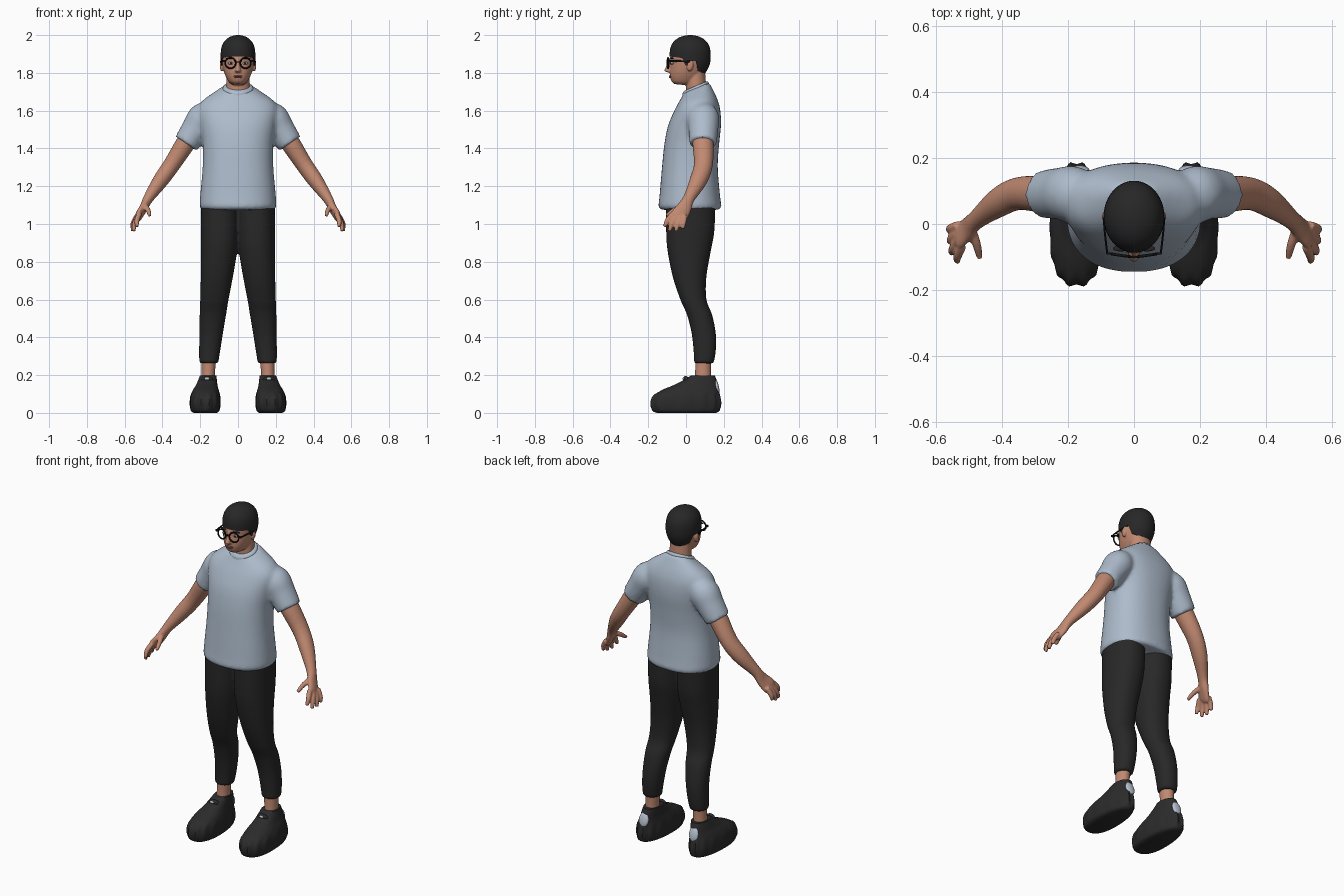
import bpy, bmesh, math
from mathutils import Vector, Matrix

if "Cube" in bpy.data.objects:
    bpy.data.objects.remove(bpy.data.objects["Cube"])

def material(name, rgb):
    m = bpy.data.materials.new(name)
    m.diffuse_color = (*rgb, 1)
    m.use_nodes = True
    m.node_tree.nodes["Principled BSDF"].inputs["Base Color"].default_value = m.diffuse_color
    return m

SKIN = material("skin", (0.53, 0.25, 0.165))
SHIRT = material("shirt_blue_grey", (0.42, 0.50, 0.60))
TROUSER = material("trouser_black", (0.021, 0.021, 0.021))
SHOE = material("shoe_black", (0.024, 0.024, 0.025))
HAIR = material("hair_black", (0.020, 0.020, 0.020))
FRAME = material("frame_black", (0.006, 0.006, 0.006))
LIP = material("lip_brown", (0.30, 0.11, 0.08))
EYE = material("eye_white", (0.55, 0.50, 0.46))
PATCH = material("patch_pale", (0.50, 0.57, 0.66))
N = 32

def refine(rows, steps=4):
    """Catmull-Rom interpolation of rows of numbers."""
    rows = [tuple(map(float, r)) for r in rows]
    out = []
    for i in range(len(rows) - 1):
        a, b, c, d = rows[max(i - 1, 0)], rows[i], rows[i + 1], rows[min(i + 2, len(rows) - 1)]
        for k in range(steps):
            t = k / steps
            out.append([0.5 * (2 * q + (r - p) * t + (2 * p - 5 * q + 4 * r - s) * t * t
                               + (3 * q - p - 3 * r + s) * t ** 3)
                        for p, q, r, s in zip(a, b, c, d)])
    return out + [rows[-1]]

def skin_rings(bm, rings):
    """Bridge rings of points and cap both ends."""
    vs = [[bm.verts.new(p) for p in ring] for ring in rings]
    n = len(vs[0])
    for r0, r1 in zip(vs, vs[1:]):
        for i in range(n):
            bm.faces.new((r0[i], r0[(i + 1) % n], r1[(i + 1) % n], r1[i]))
    bm.faces.new(vs[0][::-1])
    bm.faces.new(vs[-1])

def power(v, e):
    return math.copysign(abs(v) ** (2 / e), v)

def stack(bm, rows, e=2.0, wobble=0, egg=0):
    """Rows of z, front y, back y, half width, centre x, tilt."""
    rings = []
    for z, yf, yb, rx, cx, tilt in refine(rows):
        ring = []
        for i in range(N * 2):
            a = math.pi * i / N
            c, s = power(math.cos(a), e), power(math.sin(a), e)
            w = 1 + wobble * math.cos(14 * a) * (0.02 < z < 0.1)
            y = (yb - yf) / 2 * s
            ring.append((cx + rx * c * w * (1 - egg * s), (yf + yb) / 2 + y * w, z + tilt * y))
        rings.append(ring)
    skin_rings(bm, rings)

def tube(bm, rows, side=1):
    """Rows of x, y, z, wide radius, thin radius."""
    rows = refine(rows)
    rings = []
    for i, r in enumerate(rows):
        t = Vector(rows[min(i + 1, len(rows) - 1)][:3]) - Vector(rows[max(i - 1, 0)][:3])
        u = t.cross(Vector((1, 0, 0))).normalized()
        w = t.cross(u).normalized()
        ring = []
        for k in range(20):
            a = math.tau * k / 20
            p = Vector(r[:3]) + u * r[3] * math.cos(a) + w * r[4] * math.sin(a)
            ring.append((p.x * side, p.y, p.z))
        rings.append(ring)
    skin_rings(bm, rings)

def ball(bm, loc, size, tilt=0):
    bmesh.ops.create_uvsphere(bm, u_segments=20, v_segments=12, radius=1, matrix=Matrix.Translation(loc)
                              @ Matrix.Rotation(tilt, 4, 'X') @ Matrix.Diagonal((*size, 1)))

def finish(ob, mat, mirror=False, voxel=0, smooth=4):
    ob.data.materials.append(mat)
    bpy.ops.object.select_all(action='DESELECT')
    ob.select_set(True)
    bpy.context.view_layer.objects.active = ob
    bpy.ops.object.shade_smooth_by_angle(angle=math.radians(45))
    if mirror:
        ob.modifiers.new("mirror", 'MIRROR').use_mirror_merge = False
    if voxel:
        m = ob.modifiers.new("blend", 'REMESH')
        m.mode, m.voxel_size, m.use_smooth_shade = 'VOXEL', voxel, True
        s = ob.modifiers.new("soften", 'SMOOTH')
        s.factor, s.iterations = 0.5, smooth

def part(name, mat, bm, **kw):
    bmesh.ops.recalc_face_normals(bm, faces=bm.faces)
    me = bpy.data.meshes.new(name)
    bm.to_mesh(me)
    bm.free()
    ob = bpy.data.objects.new(name, me)
    bpy.context.collection.objects.link(ob)
    finish(ob, mat, **kw)

# T-shirt: torso with two sleeves blended together
bm = bmesh.new()
stack(bm, [(1.075, -.125, .17, .185, 0, 0), (1.09, -.145, .187, .202, 0, 0), (1.15, -.14, .18, .2, 0, 0),
           (1.3, -.127, .168, .187, 0, 0), (1.42, -.115, .175, .187, 0, 0), (1.52, -.095, .185, .2, 0, 0),
           (1.6, -.062, .182, .212, 0, 0), (1.65, -.038, .168, .19, 0, .05), (1.69, -.022, .145, .135, 0, .2),
           (1.722, -.012, .122, .08, 0, .4)], e=2.3)
for side in (1, -1):
    tube(bm, [(.12, .085, 1.61, .055, .05), (.18, .09, 1.565, .085, .082), (.225, .092, 1.5, .079, .076),
              (.275, .09, 1.425, .072, .068)], side)
part("shirt", SHIRT, bm, voxel=0.011, smooth=5)

# Collar band
bm = bmesh.new()
stack(bm, [(1.705, -.018, .122, .082, 0, .42), (1.722, -.017, .119, .08, 0, .42), (1.731, -.008, .11, .071, 0, .42)])
part("collar", SHIRT, bm)

# Trousers: two legs meeting at the crotch
bm = bmesh.new()
stack(bm, [(.262, .043, .147, .05, .155, 0), (.33, .04, .158, .056, .15, 0), (.42, .03, .158, .062, .142, 0),
           (.52, .005, .138, .07, .133, 0), (.6, -.03, .108, .075, .125, 0), (.72, -.07, .108, .085, .112, 0),
           (.86, -.098, .132, .096, .1, 0), (.96, -.105, .15, .1, .096, 0), (1.1, -.105, .155, .1, .095, 0)], e=2.2)
part("trousers", TROUSER, bm, mirror=True, voxel=0.009)

# Ankles
bm = bmesh.new()
stack(bm, [(.12, .04, .14, .04, .16, 0), (.2, .048, .132, .036, .158, 0), (.3, .05, .135, .038, .154, 0)])
part("ankles", SKIN, bm, mirror=True)

# Chunky shoes
bm = bmesh.new()
stack(bm, [(0, -.155, .16, .06, .174, 0), (.012, -.178, .178, .075, .174, 0), (.05, -.188, .186, .08, .174, 0),
           (.09, -.174, .18, .077, .173, 0), (.122, -.125, .172, .067, .17, 0), (.145, -.07, .168, .057, .166, 0),
           (.17, -.02, .163, .05, .162, 0), (.197, .025, .153, .043, .158, 0)], e=2.3, wobble=.025, egg=.1)
ball(bm, (.162, .01, .165), (.036, .018, .034), .6)
part("shoes", SHOE, bm, mirror=True)

# Pale heel patch and tongue tag
bm = bmesh.new()
ball(bm, (.165, .163, .135), (.03, .012, .042), .2)
ball(bm, (.164, -.01, .181), (.013, .008, .008), .6)
part("shoe_patches", PATCH, bm, mirror=True)

# Arms with hands
bm = bmesh.new()
tube(bm, [(.19, .09, 1.56, .05, .05), (.27, .09, 1.44, .056, .052), (.35, .092, 1.315, .05, .045),
          (.41, .065, 1.23, .046, .041), (.475, .015, 1.135, .031, .027), (.5, -.01, 1.085, .04, .021),
          (.525, -.035, 1.045, .046, .018), (.532, -.045, 1.03, .036, .012)])
fingers = [((.522, -.068, 1.055), (.535, -.098, 1.02), (.535, -.113, .985)),
           ((.532, -.05, 1.04), (.548, -.075, 1.0), (.552, -.088, .962)),
           ((.535, -.028, 1.035), (.553, -.045, .995), (.558, -.053, .962)),
           ((.532, -.005, 1.045), (.555, -.013, 1.005), (.56, -.018, .975)),
           ((.495, -.01, 1.1), (.477, -.06, 1.075), (.467, -.103, 1.045))]
for f in fingers:
    tube(bm, [(*p, r, r) for p, r in zip(f, (.0145, .0135, .0095))])
part("arms", SKIN, bm, mirror=True, voxel=0.0055, smooth=3)

# Head, neck, nose and ears
bm = bmesh.new()
stack(bm, [(1.64, .0, .12, .07, 0, 0), (1.72, .0, .108, .063, 0, 0), (1.82, .0, .1, .06, 0, 0)])
stack(bm, [(1.738, -.062, .0, .025, 0, -.1), (1.75, -.077, .04, .046, 0, -.1), (1.78, -.084, .08, .064, 0, 0),
           (1.81, -.085, .1, .075, 0, 0), (1.85, -.082, .115, .083, 0, 0), (1.89, -.083, .12, .084, 0, 0),
           (1.94, -.07, .12, .078, 0, 0), (1.975, -.04, .09, .055, 0, 0), (1.985, 0, .05, .02, 0, 0)], e=2.2)
stack(bm, [(1.801, -.09, -.07, .01, 0, 0), (1.809, -.113, -.07, .017, 0, 0), (1.82, -.113, -.07, .014, 0, 0),
           (1.85, -.096, -.07, .009, 0, 0), (1.875, -.088, -.07, .011, 0, 0)])
for side in (1, -1):
    ball(bm, (side * .086, .022, 1.838), (.011, .017, .03), -.15)
part("head", SKIN, bm, voxel=0.0045, smooth=3)

# Hair cap trimmed along the hairline
def hairline(a):
    pts = [(0, 1.888), (55, 1.882), (70, 1.875), (76, 1.838), (86, 1.838), (92, 1.865), (108, 1.862),
           (116, 1.815), (140, 1.8), (181, 1.795)]
    d = math.degrees(a)
    for (d0, z0), (d1, z1) in zip(pts, pts[1:]):
        if d <= d1:
            return z0 + (z1 - z0) * (d - d0) / (d1 - d0)
    return pts[-1][1]

def hair_point(a, z, k=1):
    if z > 1.88:
        f = math.sqrt(max(0, 1 - ((z - 1.88) / .12) ** 3))
    else:
        f = 1 - .32 * ((1.88 - z) / .09) ** 2 * (1 if abs(a) > 1.8 else .25)
    f = max(f, .02) * k
    return (.092 * f * math.sin(a), .022 - .109 * f * math.cos(a), z)

bm = bmesh.new()
rings = []
for k in range(-1, 19):
    ring = []
    for i in range(96):
        a = math.tau * i / 96 - math.pi
        zb = hairline(abs(a))
        z = zb + (2 - zb) * math.sin(max(k, 0) / 18 * math.pi / 2)
        ring.append(hair_point(a, z, .87 if k < 0 else 1))
    rings.append(ring)
skin_rings(bm, rings)
bm.faces.ensure_lookup_table()
bm.faces.remove(bm.faces[-2])
part("hair", HAIR, bm)

# Eyes, pupils, brows, lips
bm = bmesh.new()
ball(bm, (.037, -.072, 1.851), (.016, .01, .007))
part("eyes", EYE, bm, mirror=True)
bm = bmesh.new()
ball(bm, (.037, -.08, 1.851), (.006, .004, .006))
ball(bm, (.04, -.074, 1.877), (.024, .009, .004))
part("pupils_and_brows", HAIR, bm, mirror=True)
bm = bmesh.new()
ball(bm, (0, -.083, 1.783), (.025, .008, .004))
ball(bm, (0, -.083, 1.776), (.02, .008, .004))
part("lips", LIP, bm)

# Glasses: rims, bridge and temples
bpy.ops.mesh.primitive_torus_add(major_segments=32, minor_segments=8, major_radius=.028, minor_radius=.0042,
                                 location=(.04, -.095, 1.852), rotation=(math.pi / 2, 0, math.radians(8)))
rim = bpy.context.object
rim.name = "glasses_rim"
bpy.ops.object.transform_apply(location=True, rotation=True, scale=True)
finish(rim, FRAME, mirror=True)
bm = bmesh.new()
for loc, size in (((0, -.1, 1.857), (.026, .006, .006)), ((.074, -.09, 1.862), (.02, .006, .01))):
    bmesh.ops.create_cube(bm, size=1, matrix=Matrix.Translation(loc) @ Matrix.Diagonal((*size, 1)))
tube(bm, [(.081, -.09, 1.862, .005, .003), (.088, -.03, 1.862, .005, .003), (.092, .02, 1.86, .005, .003)])
part("glasses_temples", FRAME, bm, mirror=True)
